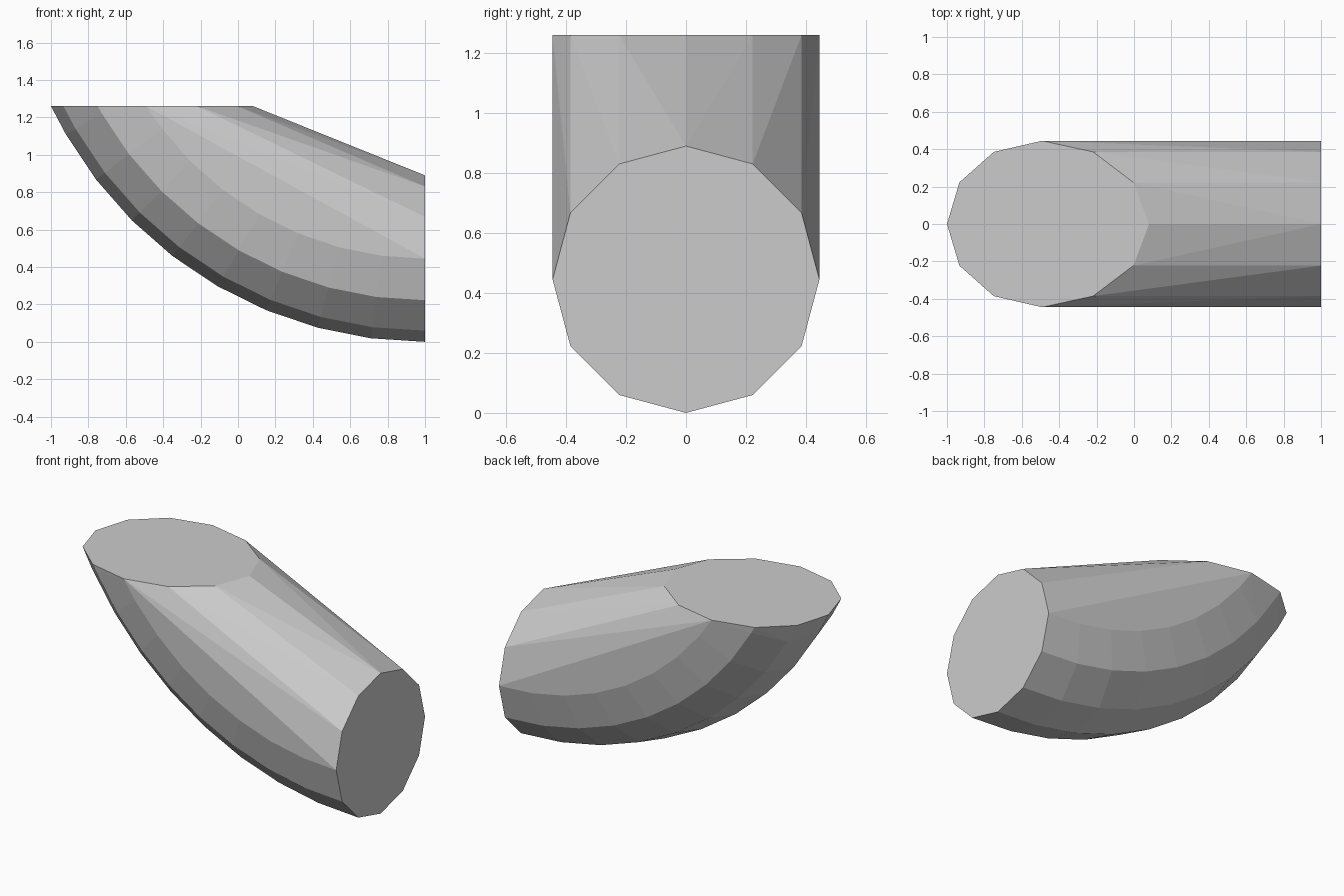
import bpy, bmesh
from math import sin, cos, radians, sqrt

if "Cube" in bpy.data.objects:
    bpy.data.objects.remove(bpy.data.objects["Cube"])

TUBE, OUTER, TOP = 0.445, 2.217, 1.26     # tube radius, outer bend radius, cut height
MAJOR = OUTER - TUBE                      # bend centre sits at x=1, z=OUTER

bm = bmesh.new()
for k in range(12):
    a = radians(30 * k)
    r, y = MAJOR + TUBE * cos(a), TUBE * sin(a)
    # bend rings below the cut
    for i in range(10):
        t = radians(7.5 * i)
        z = OUTER - r * cos(t)
        if z < TOP - 0.005:
            bm.verts.new((1 - r * sin(t), y, z))
    # flat slanted section at the top cut
    bm.verts.new((1 - sqrt(r * r - (OUTER - TOP) ** 2), y, TOP))

# wrap the bend in its convex shell
res = bmesh.ops.convex_hull(bm, input=bm.verts[:])
extra = {g for g in res["geom_interior"] + res["geom_unused"]
         if isinstance(g, bmesh.types.BMVert)}
bmesh.ops.delete(bm, geom=list(extra), context='VERTS')
bmesh.ops.dissolve_limit(bm, angle_limit=radians(0.3), verts=bm.verts[:], edges=bm.edges[:])
bmesh.ops.recalc_face_normals(bm, faces=bm.faces[:])

mesh = bpy.data.meshes.new("pipe_bend_shell")
bm.to_mesh(mesh)
bm.free()
bpy.context.collection.objects.link(bpy.data.objects.new("pipe_bend_shell", mesh))
